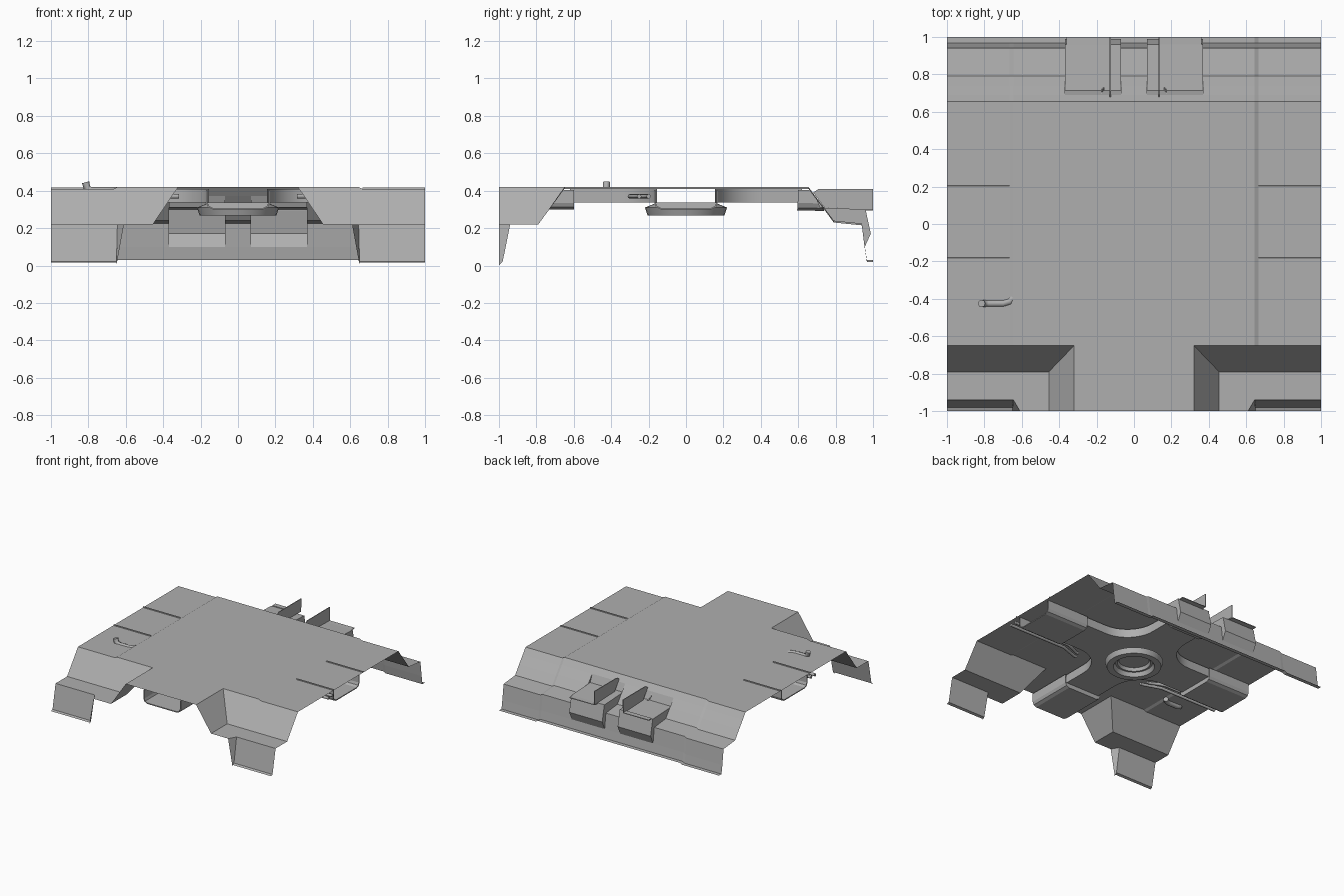
import bpy, bmesh, math

if "Cube" in bpy.data.objects:
    bpy.data.objects.remove(bpy.data.objects["Cube"])

grey = bpy.data.materials.new("dark_grey")
grey.diffuse_color = (.43, .43, .43, 1)
grey.use_nodes = True
grey.node_tree.nodes["Principled BSDF"].inputs["Base Color"].default_value = grey.diffuse_color


def mesh(name, polys, smooth=False, thick=0):
    """Object from a list of polygons, shared corners welded."""
    bm = bmesh.new()
    for p in polys:
        bm.faces.new([bm.verts.new(c) for c in p])
    bmesh.ops.remove_doubles(bm, verts=bm.verts, dist=0.0005)
    bmesh.ops.recalc_face_normals(bm, faces=bm.faces)
    me = bpy.data.meshes.new(name)
    bm.to_mesh(me)
    bm.free()
    me.materials.append(grey)
    ob = bpy.data.objects.new(name, me)
    bpy.context.collection.objects.link(ob)
    if thick:
        m = ob.modifiers.new("thickness", 'SOLIDIFY')
        m.thickness = thick
    if smooth:
        bpy.context.view_layer.objects.active = ob
        ob.select_set(True)
        bpy.ops.object.shade_smooth_by_angle(angle=math.radians(35))
        ob.select_set(False)
    return ob


def strip(x0, x1, prof, d0=0, d1=0):
    """Sweep a (y, z) profile from x0 to x1; d0, d1 lower each side."""
    return [[(x0, a[0], a[1] - d0), (x1, a[0], a[1] - d1),
             (x1, b[0], b[1] - d1), (x0, b[0], b[1] - d0)]
            for a, b in zip(prof, prof[1:])]


def flip(polys):
    return [[(-x, y, z) for x, y, z in p] for p in polys]


def pipe(name, pts, r):
    cu = bpy.data.curves.new(name, 'CURVE')
    cu.dimensions = '3D'
    cu.bevel_depth = r
    cu.bevel_resolution = 2
    cu.use_fill_caps = True
    cu.materials.append(grey)
    sp = cu.splines.new('POLY')
    sp.points.add(len(pts) - 1)
    for q, p in zip(sp.points, pts):
        q.co = (*p, 1)
    ob = bpy.data.objects.new(name, cu)
    bpy.context.collection.objects.link(ob)


Z = 0.42
STEP = 0.01
back = [(.655, Z), (.69, .372), (.739, .309), (.79, .24), (.94, .225), (.956, .10), (.967, .03), (1, .03)]
box = [(.655, Z), (.69, .372), (.715, .31), (.739, .309), (.96, .30), (.988, .17), (.956, .10), (.967, .03), (1, .03)]

# roof deck with stepped side strips and sloping back wall
deck = strip(-.32, .32, [(-1, Z), (-.65, Z)]) + strip(-.07, .07, back)
deck += strip(-.645, .645, [(-.65, Z), (.655, Z)])
half = strip(.37, .645, back)
half += strip(.645, .665, [(-.65, Z)] + back, 0, STEP)
half += strip(.665, 1, [(-.65, Z)] + back, STEP, STEP)
# recessed back boxes and their cheeks
half += strip(.07, .37, box)
for x in (.07, .37):
    half.append([(x, *p) for p in box[1:4]])
    half.append([(x, *p) for p in box[3:7] + back[4:2:-1]])
deck += half + flip(half)
mesh("roof_deck", deck)

# front corners: mitred slopes, shelf and short leg
S = .22
corner = [
    [(.32, -.65, Z), (.645, -.65, Z), (.665, -.65, Z - STEP), (1, -.65, Z - STEP), (1, -.79, S), (.455, -.79, S)],
    [(.32, -.65, Z), (.455, -.79, S), (.455, -1, S), (.32, -1, Z)],
    [(.455, -.79, S), (1, -.79, S), (1, -.94, S), (.645, -.94, S), (.61, -1, S), (.455, -1, S)],
    [(.645, -.94, S), (1, -.94, S), (1, -.98, .022), (.65, -.98, .022)],
    [(.645, -.94, S), (.61, -1, S), (.65, -1, 0), (.65, -.98, .022)],
    [(.65, -.98, .022), (1, -.98, .022), (1, -1, .015), (.65, -1, .015)],
]
mesh("front_corners", corner + flip(corner))

# upright fins and ledges on the back boxes
fin = [[(.13, .74, .31), (.13, .68, .39), (.13, .71, .41), (.13, 1, .41), (.13, 1, .30)],
       [(.13, .96, .30), (.36, .96, .30), (.36, 1, .30), (.13, 1, .30)]]
mesh("back_fins", fin + flip(fin), thick=.006)

# shallow seams across the side strips
for s in (-1, 1):
    for y in (-.185, .20):
        mesh("side_seam", strip(s * .665, s, [(y - .005, Z - STEP), (y - .004, Z - .003),
                                              (y + .004, Z - .003), (y + .005, Z - STEP)]))

# cross-shaped duct under the deck with rounded inner corners
W, R, E, F = .155, .25, .62, .338
quad = [(E, W)] + [(W + R - R * math.sin(a), W + R - R * math.cos(a))
                   for a in (math.pi / 2 * i / 10 for i in range(11))] + [(W, E)]
duct, outline = [], []
for sx, sy in ((1, 1), (-1, 1), (-1, -1), (1, -1)):
    pts = [(sx * x, sy * y) for x, y in quad]
    if sx * sy < 0:
        pts.reverse()
    outline += pts
    duct += [[(*a, F), (*b, F), (*b, Z - .012), (*a, Z - .012)] for a, b in zip(pts, pts[1:])]
duct.append([(*p, F) for p in outline])
mesh("cross_duct", duct, smooth=True)

# open U-shaped collars on the duct ends, the back one cut to the sloping wall
u = [(-.17, .405), (-.17, .335), (-.16, .312), (-.135, .30), (.135, .30), (.16, .312), (.17, .335), (.17, .405)]
for i in range(4):
    c, s = round(math.cos(i * math.pi / 2)), round(math.sin(i * math.pi / 2))

    def turn(d, w, z):
        return (c * d - s * w, s * d + c * w, z)

    def end(z):
        return .65 + (Z - z) * .74 if i == 1 else .985
    polys = [[turn(.6, *a), turn(end(a[1]), *a), turn(end(b[1]), *b), turn(.6, *b)] for a, b in zip(u, u[1:])]
    polys.append([turn(.6, *p) for p in u[1:-1]])
    mesh("duct_collar", polys, thick=.008)

# round hatch ring below the centre
prof = [(.15, F), (.22, .31), (.205, .268), (.155, .268), (.14, .30), (.125, .30), (.115, .325), (0.0, .325)]
N = 32
ring = []
for k in range(N):
    a, b = 2 * math.pi * k / N, 2 * math.pi * (k + 1) / N
    for (r, z), (q, w) in zip(prof, prof[1:]):
        p = [(r * math.cos(a), r * math.sin(a), z), (r * math.cos(b), r * math.sin(b), z),
             (q * math.cos(b), q * math.sin(b), w), (q * math.cos(a), q * math.sin(a), w)]
        ring.append(p if q else p[:3])
mesh("hatch_ring", ring, smooth=True)

# paired pipes under each side
for s in (-1, 1):
    for d in (0, .05):
        pipe("under_pipe", [(s * 1.0, -.20 - d, .37), (s * .48, -.20 - d, .37), (s * .42, -.22 - d, .37),
                            (s * (.36 - d * .5), -.25 - d, .37), (s * (.34 - d * .5), -.25 - d, .37)], .012)

# small bent vent pipe half sunk in the deck
pipe("vent_pipe", [(-.645, -.395, Z - .02), (-.665, -.415, Z - .02), (-.70, -.425, Z - .02),
                   (-.78, -.425, Z - .02), (-.805, -.425, Z - .012), (-.815, -.425, Z + .025)], .02)
